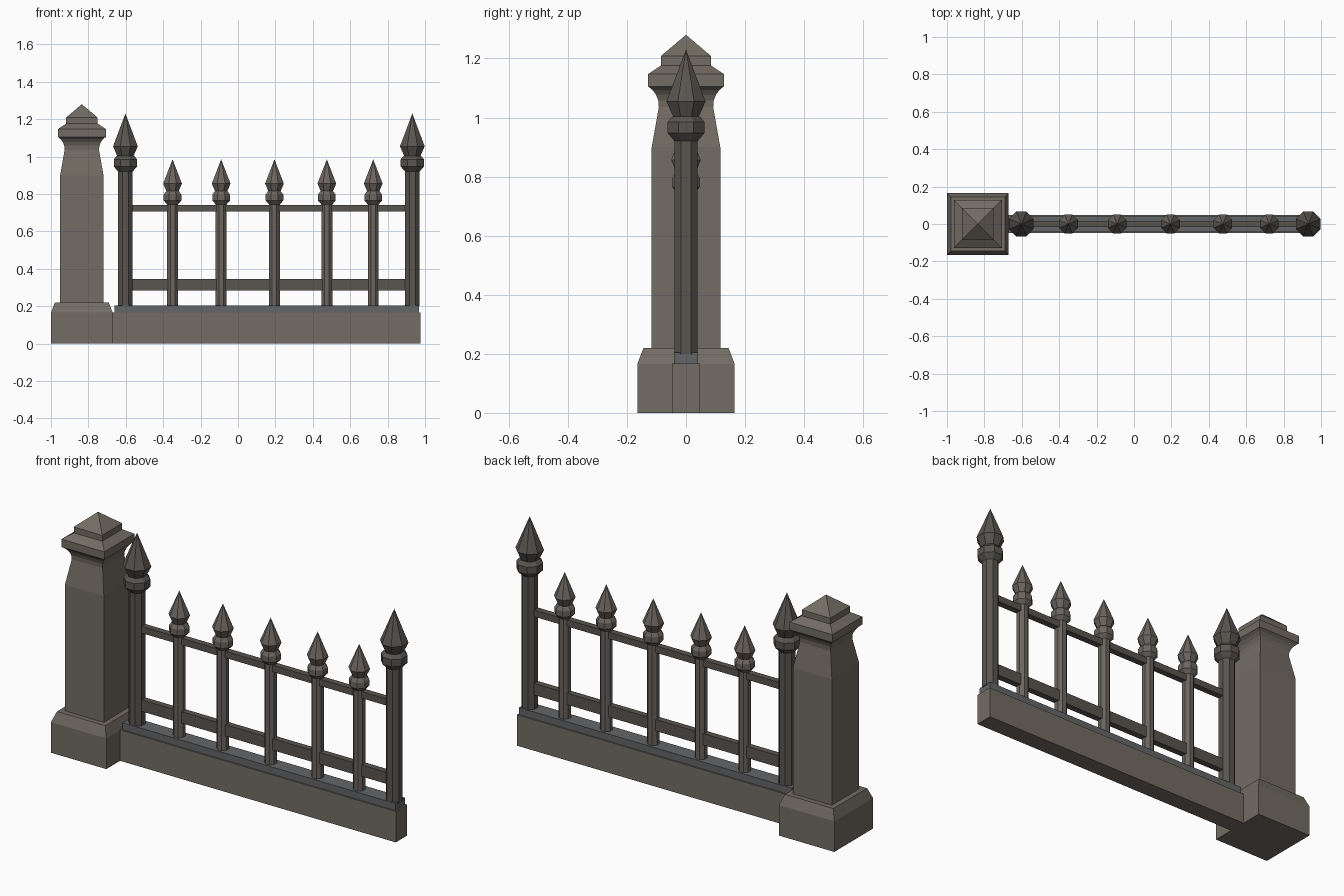
import bpy, bmesh
from math import pi, cos, sin

if "Cube" in bpy.data.objects:
    bpy.data.objects.remove(bpy.data.objects["Cube"])


def material(name, rgb):
    m = bpy.data.materials.new(name)
    m.diffuse_color = (*rgb, 1)
    m.use_nodes = True
    m.node_tree.nodes["Principled BSDF"].inputs["Base Color"].default_value = m.diffuse_color
    return m


STONE = material("warm_stone", (0.17, 0.15, 0.125))
LEDGE = material("ledge_stone", (0.125, 0.13, 0.135))
IRON = material("dark_iron", (0.10, 0.09, 0.08))
PICKET = material("picket_iron", (0.15, 0.13, 0.115))


def finish(bm, name, mat):
    bmesh.ops.recalc_face_normals(bm, faces=bm.faces)
    me = bpy.data.meshes.new(name)
    bm.to_mesh(me)
    bm.free()
    me.materials.append(mat)
    ob = bpy.data.objects.new(name, me)
    bpy.context.collection.objects.link(ob)
    return ob


def turned(name, profile, x, sides, mat):
    """Stack of flat-sided rings (half width, z), closed by a cap and an apex."""
    bm = bmesh.new()
    rings = []
    for r, z in profile[:-1]:
        k = r / cos(pi / sides)
        rings.append([bm.verts.new((x + k * cos((2 * i + 1) * pi / sides),
                                    k * sin((2 * i + 1) * pi / sides), z))
                      for i in range(sides)])
    bm.faces.new(rings[0])
    for a, b in zip(rings, rings[1:]):
        for i in range(sides):
            j = (i + 1) % sides
            bm.faces.new((a[i], a[j], b[j], b[i]))
    tip = bm.verts.new((x, 0, profile[-1][1]))
    for i in range(sides):
        bm.faces.new((rings[-1][i], rings[-1][(i + 1) % sides], tip))
    return finish(bm, name, mat)


def box(name, x0, x1, half_y, z0, z1, mat):
    bm = bmesh.new()
    bmesh.ops.create_cube(bm, size=1)
    for v in bm.verts:
        v.co = (x1 if v.co.x > 0 else x0,
                half_y if v.co.y > 0 else -half_y,
                z1 if v.co.z > 0 else z0)
    return finish(bm, name, mat)


# Square stone pillar with plinth, tapered neck, flare and pyramid cap
turned("stone_pillar", [
    (0.165, 0), (0.165, 0.165), (0.144, 0.22), (0.116, 0.22), (0.116, 0.90),
    (0.092, 1.035), (0.094, 1.058), (0.102, 1.078), (0.114, 1.094),
    (0.128, 1.105), (0.128, 1.147), (0.085, 1.176), (0.085, 1.208),
    (0, 1.28)], -0.835, 4, STONE)

# Low wall with a slightly narrower ledge
box("base_wall", -0.70, 0.975, 0.048, 0, 0.167, STONE)
box("wall_ledge", -0.66, 0.967, 0.041, 0.167, 0.205, LEDGE)

# Horizontal rails
box("lower_rail", -0.60, 0.93, 0.017, 0.283, 0.345, IRON)
box("upper_rail", -0.60, 0.93, 0.017, 0.705, 0.741, IRON)

# Tall end posts with spear finials
for i, x in enumerate((-0.602, 0.932)):
    turned(f"end_post_{i + 1}", [
        (0.039, 0.20), (0.039, 0.92), (0.062, 0.947), (0.062, 0.985),
        (0.05, 1.0), (0.044, 1.004), (0.066, 1.055), (0, 1.23)], x, 8, IRON)

# Short pickets with spear finials
for i, x in enumerate((-0.35, -0.09, 0.195, 0.475, 0.723)):
    turned(f"picket_{i + 1}", [
        (0.029, 0.20), (0.029, 0.744), (0.047, 0.765), (0.047, 0.796),
        (0.037, 0.811), (0.033, 0.815), (0.05, 0.856), (0, 0.985)], x, 8, PICKET)
